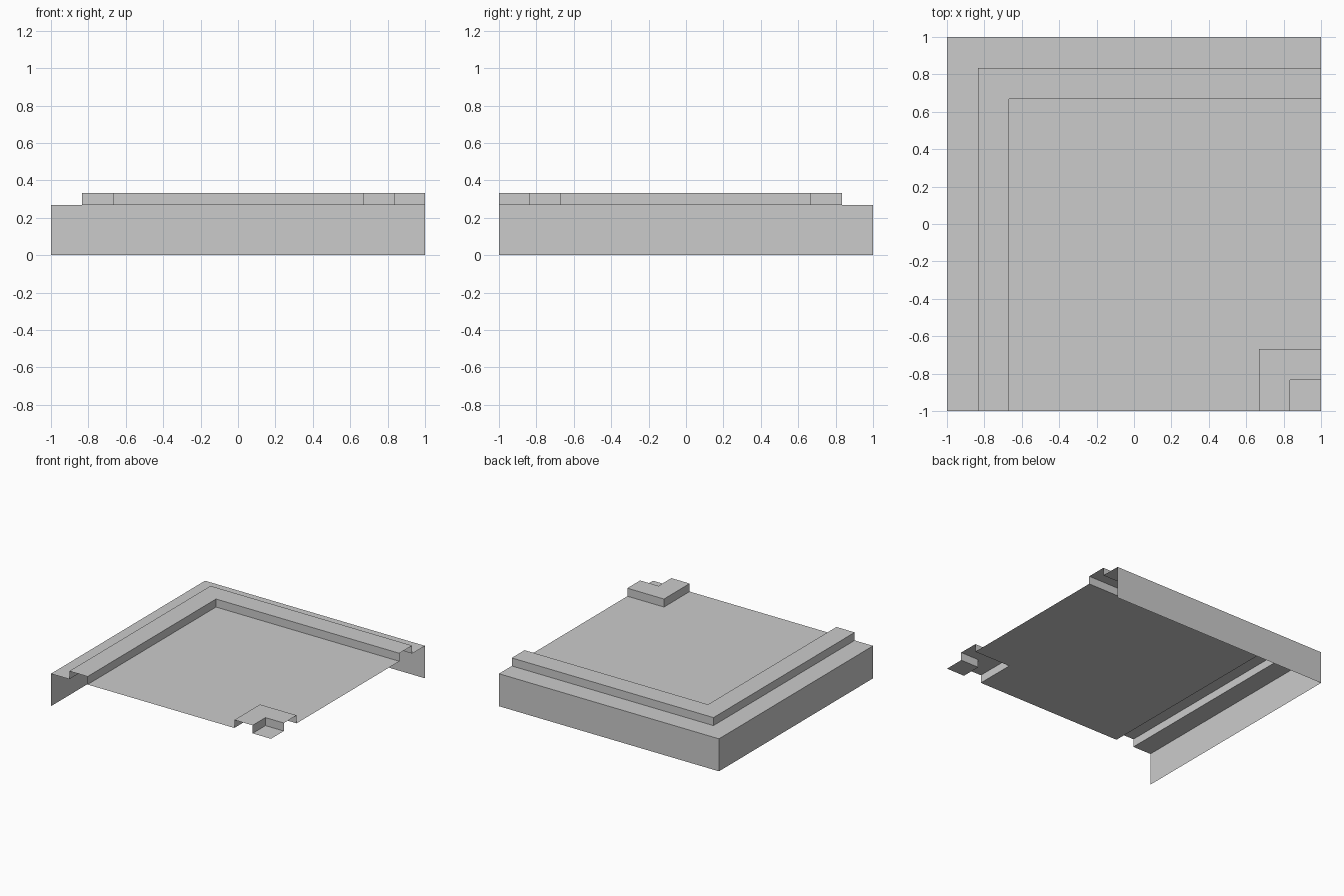
import bpy

if "Cube" in bpy.data.objects:
    bpy.data.objects.remove(bpy.data.objects["Cube"])

LOW, HIGH = 0.267, 0.333      # paving height, kerb height
INNER, OUTER = 0.667, 0.833   # kerb edges measured from the centre


def make_object(name, verts, faces):
    mesh = bpy.data.meshes.new(name)
    mesh.from_pydata(verts, [], faces)
    mesh.update()
    obj = bpy.data.objects.new(name, mesh)
    bpy.context.collection.objects.link(obj)
    return obj


def sweep_corner(name, profile, path):
    """Sweep an (offset, height) profile round a mitred L-shaped path."""
    verts = [(*point, z) for d, z in profile for point in path(d)]
    n = len(path(0))
    faces = []
    for i in range(len(profile) - 1):
        for j in range(n - 1):
            a, b = i * n + j, (i + 1) * n + j
            faces.append((a, b, b + 1, a + 1))
    return make_object(name, verts, faces)


# Outer skirt, border and raised kerb along the left and back sides
sweep_corner(
    "outer_kerb",
    [(1, 0), (1, LOW), (OUTER, LOW), (OUTER, HIGH), (INNER, HIGH), (INNER, LOW)],
    lambda d: [(-d, -1), (-d, d), (1, d)])

# Small raised kerb wrapping the front right corner
sweep_corner(
    "inner_corner_kerb",
    [(INNER, LOW), (INNER, HIGH), (OUTER, HIGH), (OUTER, LOW)],
    lambda d: [(d, -1), (d, -d), (1, -d)])

# Flat paving between the two kerbs
k = INNER
make_object(
    "paving",
    [(x, y, LOW) for x, y in
     [(-k, -1), (k, -1), (k, -k), (1, -k), (1, k), (-k, k)]],
    [(0, 1, 2, 5), (2, 3, 4, 5)])

# Flat square inside the small corner kerb
make_object(
    "corner_square",
    [(OUTER, -1, LOW), (1, -1, LOW), (1, -OUTER, LOW), (OUTER, -OUTER, LOW)],
    [(0, 1, 2, 3)])
